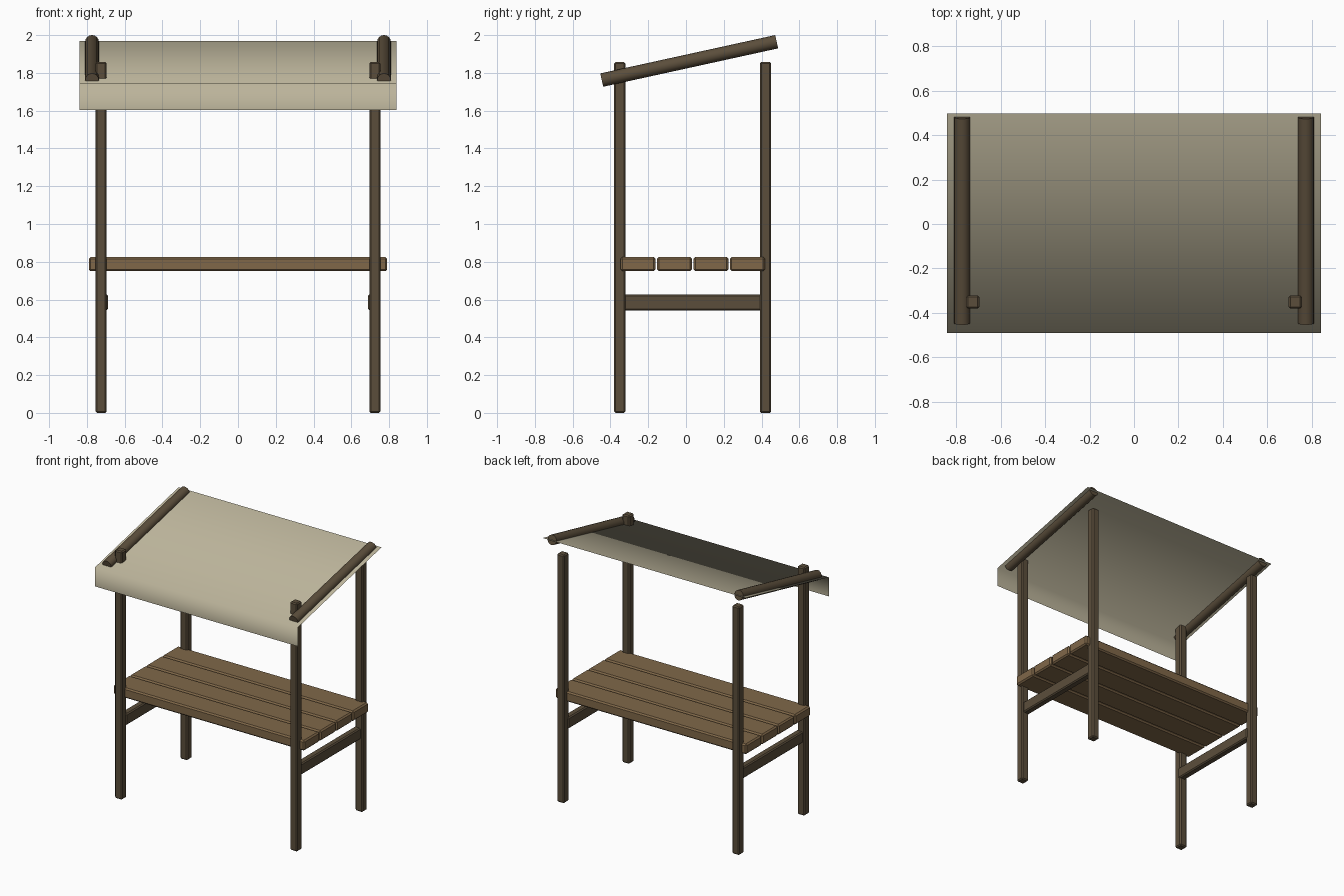
import bpy, bmesh, math
from mathutils import Vector

if "Cube" in bpy.data.objects:
    bpy.data.objects.remove(bpy.data.objects["Cube"])


def material(name, rgb):
    m = bpy.data.materials.new(name)
    m.diffuse_color = (*rgb, 1)
    m.use_nodes = True
    m.node_tree.nodes["Principled BSDF"].inputs["Base Color"].default_value = m.diffuse_color
    return m


plank_wood = material("warm plank wood", (0.215, 0.137, 0.066))
dark_wood = material("dark frame wood", (0.105, 0.076, 0.044))
canvas = material("beige canvas", (0.50, 0.455, 0.325))


def add(name, bm, mat):
    me = bpy.data.meshes.new(name)
    bm.to_mesh(me)
    bm.free()
    me.materials.append(mat)
    ob = bpy.data.objects.new(name, me)
    bpy.context.collection.objects.link(ob)
    return ob


def box(name, lo, hi, mat, bevel=0.008):
    bm = bmesh.new()
    bmesh.ops.create_cube(bm, size=1)
    for v in bm.verts:
        v.co = Vector([(l + h) / 2 + c * (h - l) for l, h, c in zip(lo, hi, v.co)])
    bmesh.ops.bevel(bm, geom=bm.edges[:], offset=bevel, segments=1, affect='EDGES')
    return add(name, bm, mat)


def pole(name, a, b, r, mat, sides=16):
    a, b = Vector(a), Vector(b)
    bm = bmesh.new()
    bmesh.ops.create_cone(bm, cap_ends=True, segments=sides, radius1=r, radius2=r, depth=(b - a).length)
    ob = add(name, bm, mat)
    ob.location = (a + b) / 2
    ob.rotation_euler = (b - a).to_track_quat('Z', 'Y').to_euler()
    for p in ob.data.polygons:
        p.use_smooth = len(p.vertices) == 4
    return ob


# Counter planks
for i in range(4):
    y = -0.346 + i * 0.1927
    box(f"counter_plank_{i + 1}", (-0.79, y, 0.75), (0.79, y + 0.185, 0.826), plank_wood, 0.01)

# Posts, side rails and canopy poles, mirrored left and right
for side, s in (("left", -1), ("right", 1)):
    for end, y in (("front", -0.351), ("back", 0.421)):
        xs = sorted((s * 0.695, s * 0.755))
        box(f"{end}_{side}_post", (xs[0], y - 0.03, 0), (xs[1], y + 0.03, 1.857), dark_wood)
    xs = sorted((s * 0.688, s * 0.74))
    box(f"{side}_rail", (xs[0], -0.34, 0.543), (xs[1], 0.41, 0.628), dark_wood)
    pole(f"{side}_canopy_pole", (s * 0.773, -0.446, 1.762), (s * 0.773, 0.48, 1.965), 0.036, dark_wood)

# Thin canvas canopy: sloped sheet with a hanging front flap
bm = bmesh.new()
rows = [[bm.verts.new((x, y, z)) for x in (-0.84, 0.84)]
        for y, z in ((-0.49, 1.603), (-0.49, 1.746), (0.497, 1.968))]
for a, b in zip(rows, rows[1:]):
    f = bm.faces.new((a[0], a[1], b[1], b[0]))
    f.smooth = True
add("canopy", bm, canvas)
